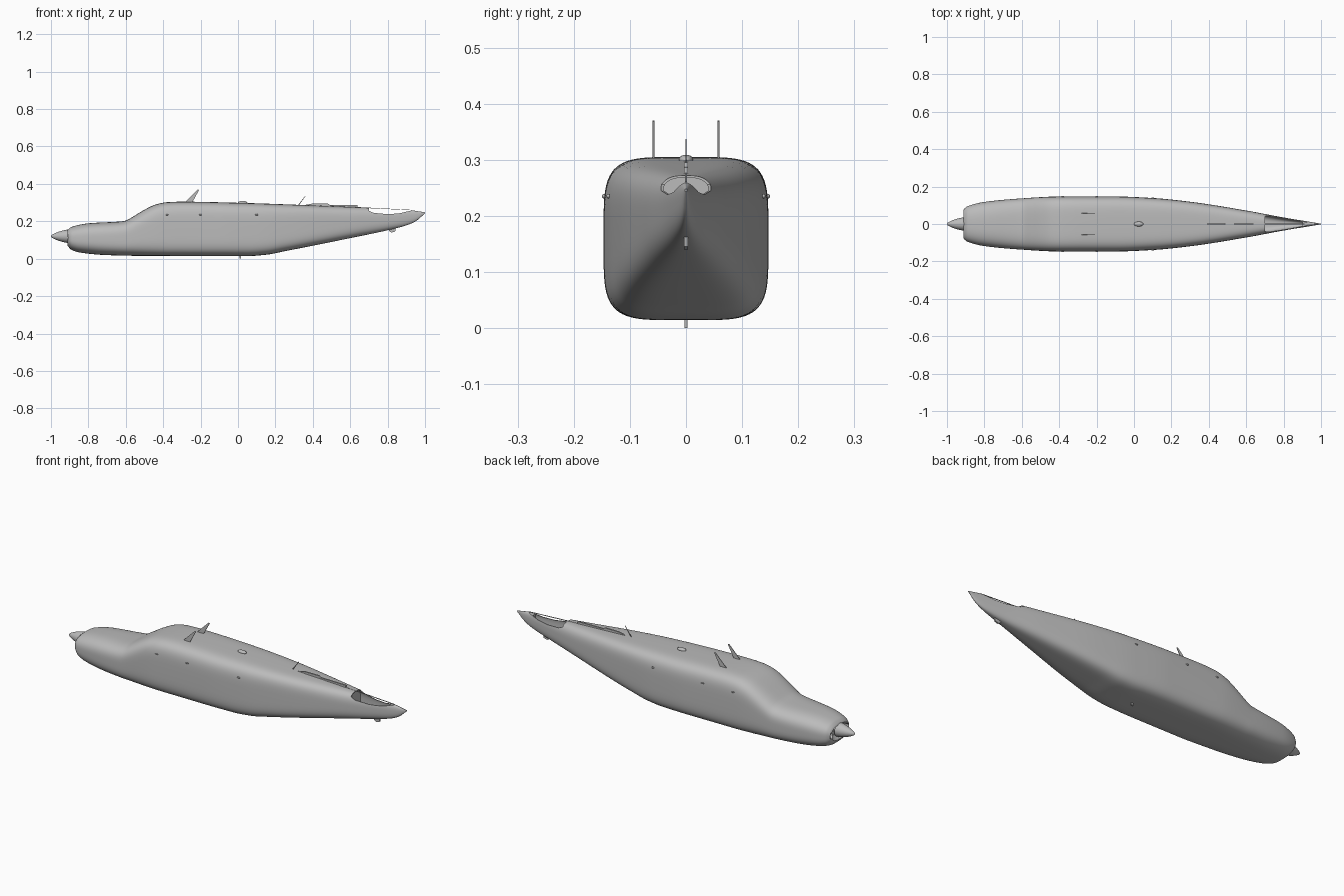
import bpy, bmesh, math
from mathutils import Vector

if "Cube" in bpy.data.objects:
    bpy.data.objects.remove(bpy.data.objects["Cube"], do_unlink=True)

grey = bpy.data.materials.new("light grey")
grey.use_nodes = True
grey.diffuse_color = (0.5, 0.5, 0.5, 1)
grey.node_tree.nodes["Principled BSDF"].inputs["Base Color"].default_value = (0.5, 0.5, 0.5, 1)

# Fuselage lines along x: roof, belly, half width, corner squareness
ROOF = [(-.91, .155), (-.89, .17), (-.8, .189), (-.61, .201), (-.55, .232), (-.5, .262),
        (-.44, .29), (-.38, .302), (-.3, .305), (0, .299), (.4, .285), (.7, .272), (.9, .262), (1, .248)]
BELLY = [(-.91, .067), (-.89, .047), (-.84, .032), (-.7, .019), (-.5, .015), (.05, .014), (.15, .021),
         (.25, .04), (.6, .11), (.8, .152), (.9, .178), (.95, .2), (1, .243)]
WIDTH = [(-.91, .08), (-.89, .095), (-.8, .118), (-.6, .137), (-.4, .147), (-.1, .147), (.1, .139),
         (.3, .119), (.6, .072), (.8, .035), (1, .002)]
SQUARE = [(-.91, 2.6), (-.6, 3.4), (-.35, 4.6), (.2, 4.6), (.7, 3), (1, 2.2)]


def sample(line, x):
    """Monotone cubic through the points of a line."""
    slope = [(b[1] - a[1]) / (b[0] - a[0]) for a, b in zip(line, line[1:])]
    tan = [slope[0]] + [2 * p * q / (p + q) if p * q > 0 else 0
                        for p, q in zip(slope, slope[1:])] + [slope[-1]]
    i = max(k for k in range(len(slope)) if k == 0 or line[k][0] <= x)
    (x0, v0), (x1, v1) = line[i], line[i + 1]
    h = x1 - x0
    t = (x - x0) / h
    return (v0 * (1 + 2 * t) * (1 - t) ** 2 + tan[i] * h * t * (1 - t) ** 2
            + v1 * t * t * (3 - 2 * t) + tan[i + 1] * h * t * t * (t - 1))


def section(x, inset=0, sides=72):
    top, low = sample(ROOF, x) - inset, sample(BELLY, x) + inset
    half, power = sample(WIDTH, x) - inset, 2 / sample(SQUARE, x)
    ring = []
    for k in range(sides):
        a = math.tau * (k + .5) / sides
        c, s = math.cos(a), math.sin(a)
        ring.append(Vector((x, half * math.copysign(abs(c) ** power, c),
                            (top + low) / 2 + (top - low) / 2 * math.copysign(abs(s) ** power, s))))
    return ring


def finish(name, bm, smooth=True):
    bmesh.ops.recalc_face_normals(bm, faces=bm.faces)
    mesh = bpy.data.meshes.new(name)
    bm.to_mesh(mesh)
    bm.free()
    obj = bpy.data.objects.new(name, mesh)
    bpy.context.collection.objects.link(obj)
    mesh.materials.append(grey)
    if smooth:
        shade(obj)
    return obj


def shade(obj):
    bpy.ops.object.select_all(action="DESELECT")
    bpy.context.view_layer.objects.active = obj
    obj.select_set(True)
    bpy.ops.object.shade_smooth_by_angle(angle=math.radians(35))


def loft(name, rings, smooth=True):
    bm = bmesh.new()
    rows = [[bm.verts.new(p) for p in ring] for ring in rings]
    for a, b in zip(rows, rows[1:]):
        for k in range(len(a)):
            j = (k + 1) % len(a)
            bm.faces.new((a[k], a[j], b[j], b[k]))
    bm.faces.new(rows[0])
    bm.faces.new(rows[-1])
    return finish(name, bm, smooth)


def plate(name, outline, y, thick):
    """Outline in x and z, extruded along y."""
    return loft(name, [[Vector((x, y + d, z)) for x, z in outline]
                       for d in (-thick / 2, thick / 2)], False)


def ellipsoid(name, centre, size):
    bm = bmesh.new()
    bmesh.ops.create_uvsphere(bm, u_segments=24, v_segments=12, radius=1)
    for v in bm.verts:
        v.co = Vector(centre) + Vector(a * b for a, b in zip(v.co, size))
    return finish(name, bm)


def span(start, end, count):
    return [start + (end - start) * k / count for k in range(count + 1)]


# Fuselage skin with a rolled-in nose lip
nose = Vector((-.885, 0, .12))
lip = [p.lerp(nose, .5) for p in section(-.91)]
for p in lip:
    p.x = -.892
roll = [p.lerp(nose, .12) for p in section(-.91)]
for p in roll:
    p.x = -.912
stations = span(-.91, -.86, 8) + span(-.85, 1, 110)
fuselage = loft("fuselage", [lip, roll] + [section(x) for x in stations])

# Hollows and openings
cutters = [loft("nose_hollow", [section(x, .006) for x in span(-.88, -.68, 16)]),
           loft("tail_hollow", [section(x, .004) for x in span(.69, .9, 16)]),
           plate("stabiliser_opening", [(.7, .3), (.7, .256), (.725, .245), (.8, .238),
                                        (.86, .242), (.925, .257), (.935, .3)], 0, .3)]
for side in (-1, 1):
    cutters.append(ellipsoid("air_inlet", (-.9, side * .06, .112), (.05, .02, .017)))
for cutter in cutters:
    mod = fuselage.modifiers.new(cutter.name, "BOOLEAN")
    mod.operation, mod.solver, mod.object = "DIFFERENCE", "EXACT", cutter
    bpy.context.view_layer.objects.active = fuselage
    bpy.ops.object.modifier_apply(modifier=mod.name)
    bpy.data.objects.remove(cutter, do_unlink=True)
shade(fuselage)

# Spinner and its shaft
loft("spinner", [[Vector((x, r * math.cos(math.tau * k / 32), .12 + r * math.sin(math.tau * k / 32)))
                  for k in range(32)]
                 for x, r in ((-1, .001), (-.997, .006), (-.985, .013), (-.965, .022), (-.94, .03),
                              (-.915, .035), (-.904, .036), (-.903, .022), (-.88, .022))])

# Fin root fairing and thin tail spine
plate("fin_root", [(.34, .284), (.4, .295), (.48, .295), (.49, .288), (.64, .286), (.64, .27), (.35, .27)], 0, .008)
plate("tail_spine", [(.64, .276), (.64, .273), (.93, .259), (.93, .261)], 0, .004)
plate("whip_aerial", [(.32, .285), (.326, .285), (.362, .336), (.36, .337)], 0, .002)

# Roof aerials, door hinges and side fittings
for side, label in ((1, "left"), (-1, "right")):
    plate(label + "_roof_aerial", [(-.285, .3), (-.245, .3), (-.208, .368), (-.215, .37)], side * .058, .003)
    for x in (-.38, -.2, .1):
        y = side * (sample(WIDTH, x) - .001)
        ellipsoid(label + "_hinge", (x, y, .235), (.008, .004, .004))

# Beacon, belly drain and tail tie-down
ellipsoid("roof_beacon", (.025, 0, .3), (.025, .013, .009))
plate("belly_drain", [(.005, .02), (.018, .02), (.016, 0), (.009, 0)], 0, .006)
plate("tie_down", [(.8, .165), (.845, .17), (.84, .145), (.82, .14), (.81, .145)], 0, .008)
